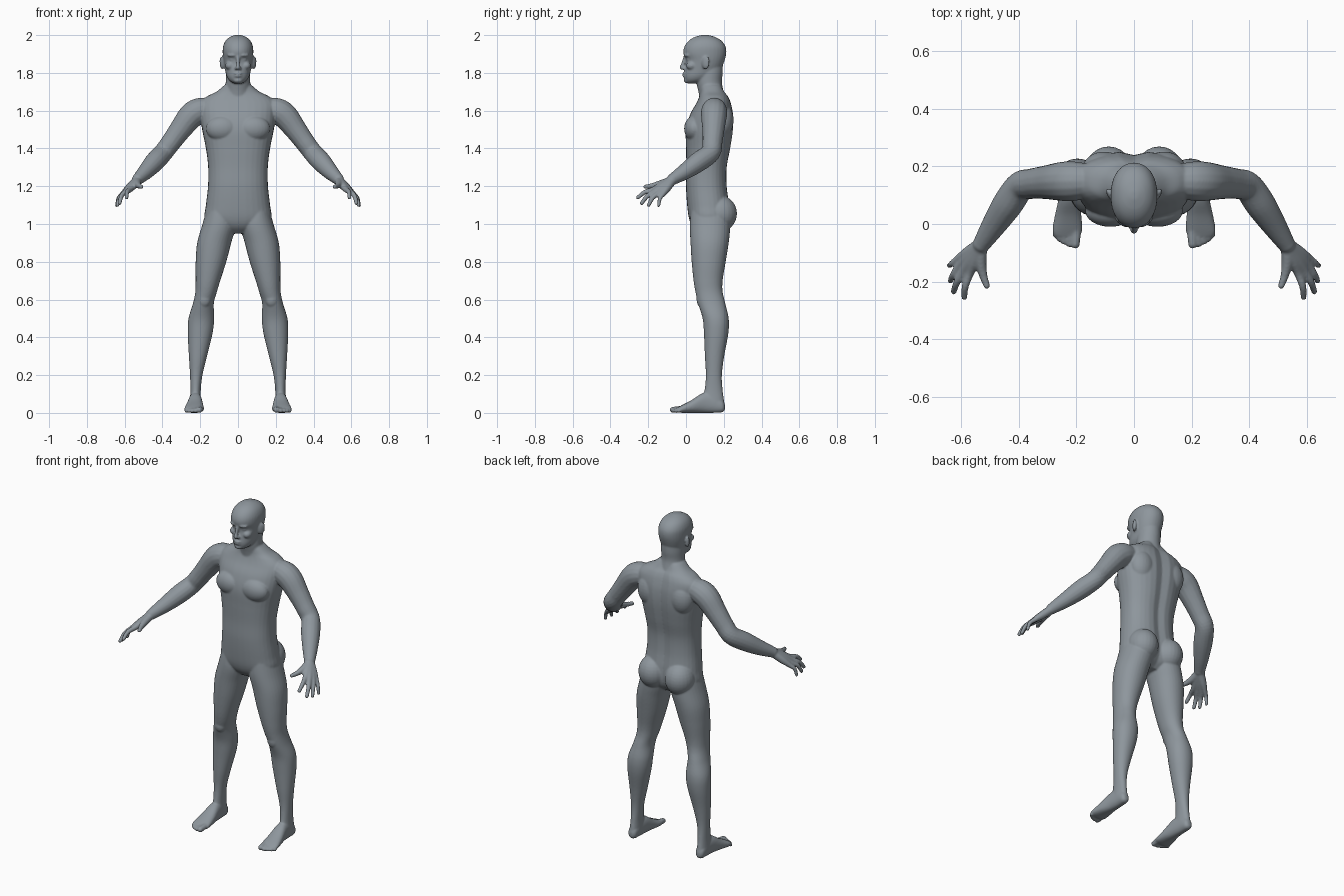
import bpy, bmesh, math
from mathutils import Vector, Matrix

SIDES = 32


def spline(rows, steps=6):
    """Catmull-Rom interpolation through rows of numbers."""
    pts = [Vector(r) for r in rows]
    pts = [2 * pts[0] - pts[1]] + pts + [2 * pts[-1] - pts[-2]]
    out = []
    for i in range(1, len(pts) - 2):
        a, b, c, d = pts[i - 1:i + 3]
        for k in range(steps):
            t = k / steps
            out.append(0.5 * (2 * b + (c - a) * t + (2 * a - 5 * b + 4 * c - d) * t * t
                              + (3 * b - a - 3 * c + d) * t ** 3))
    return out + [pts[-2]]


def skin(bm, rings):
    """Join a list of point rings into a closed surface."""
    vs = [[bm.verts.new(p) for p in ring] for ring in rings]
    n = len(vs[0])
    for r0, r1 in zip(vs, vs[1:]):
        for i in range(n):
            j = (i + 1) % n
            bm.faces.new((r0[i], r0[j], r1[j], r1[i]))
    bm.faces.new(vs[0])
    bm.faces.new(vs[-1])


def loft(bm, rows, axis='z', power=2.0, groove=0.0):
    """Rows: position on axis, x min, x max, then min and max on the other axis."""
    rings = []
    for t, x0, x1, b0, b1 in spline(rows):
        ring = []
        for i in range(SIDES):
            a = math.tau * i / SIDES
            c, s = math.cos(a), math.sin(a)
            x = (x0 + x1) / 2 + (x1 - x0) / 2 * math.copysign(abs(c) ** (2 / power), c)
            b = (b0 + b1) / 2 + (b1 - b0) / 2 * math.copysign(abs(s) ** (2 / power), s)
            if groove and s > 0:                      # spine furrow
                b -= groove * math.exp(-(x / 0.03) ** 2)
            ring.append((x, b, t) if axis == 'z' else (x, t, b))
        rings.append(ring)
    skin(bm, rings)


def blob(bm, centre, radii, tilt=0.0):
    m = Matrix.Translation(centre) @ Matrix.Rotation(tilt, 4, 'Z') @ Matrix.Diagonal((*radii, 1))
    bmesh.ops.create_uvsphere(bm, u_segments=24, v_segments=16, radius=1, matrix=m)


def tube(bm, rows):
    """Round limb through rows of x, y, z, radius with ball ends."""
    pts = spline(rows)
    rings = []
    for i, p in enumerate(pts):
        d = pts[min(i + 1, len(pts) - 1)].xyz - pts[max(i - 1, 0)].xyz
        q = d.to_track_quat('Z', 'Y')
        rings.append([p.xyz + q @ Vector((math.cos(k * math.tau / 16), math.sin(k * math.tau / 16), 0)) * p[3]
                      for k in range(16)])
    skin(bm, rings)
    for r in (rows[0], rows[-1]):
        blob(bm, r[:3], (r[3],) * 3)


side = bmesh.new()      # right-hand half, mirrored below

# Leg
loft(side, [
    (1.10, .03, .160, .03, .230), (1.00, .01, .188, .020, .235), (0.90, .036, .216, .024, .226),
    (0.80, .062, .224, .030, .210), (0.70, .094, .224, .040, .194), (0.64, .112, .226, .050, .194),
    (0.58, .128, .238, .064, .208), (0.50, .126, .262, .088, .226), (0.42, .135, .266, .095, .224),
    (0.30, .164, .260, .100, .202), (0.20, .188, .254, .105, .190), (0.12, .197, .252, .098, .194),
    (0.05, .196, .256, .080, .204)], power=2.1)
blob(side, (.178, .082, .60), (.034, .026, .042))     # knee

# Foot and toes
loft(side, [
    (.206, .214, .238, .015, .045), (.19, .200, .252, .003, .07), (.14, .195, .256, 0, .10),
    (.09, .190, .262, 0, .105), (.03, .183, .275, 0, .068), (-.02, .180, .284, 0, .042),
    (-.042, .186, .278, .004, .030)], axis='y', power=2.3)
for x, y, r in ((.202, -.070, .016), (.224, -.070, .011), (.242, -.062, .0105),
                (.258, -.052, .0105), (.272, -.038, .010)):
    tube(side, [(x, -.01, .022, r), (x, y * .6, .020, r), (x + .002, y, r, r)])

# Buttock, chest and shoulder blade
blob(side, (.088, .180, 1.055), (.085, .090, .095))
blob(side, (.082, .045, 1.505), (.088, .055, .068))
blob(side, (.105, .190, 1.55), (.075, .062, .095))

# Arm
tube(side, [
    (.160, .150, 1.610, .060), (.210, .149, 1.597, .069), (.252, .148, 1.568, .068),
    (.305, .145, 1.500, .059), (.355, .140, 1.432, .053), (.396, .130, 1.378, .052),
    (.440, .068, 1.330, .053), (.488, -.005, 1.278, .043), (.530, -.070, 1.237, .031)])

# Palm and fingers: knuckle, tip, thickness
for knuckle, tip, r in (
        ((.572, -.172, 1.182), (.590, -.255, 1.140), .0125),
        ((.594, -.165, 1.172), (.627, -.235, 1.110), .0125),
        ((.607, -.146, 1.162), (.638, -.198, 1.100), .012),
        ((.612, -.122, 1.158), (.642, -.145, 1.098), .011)):
    k, t = Vector(knuckle), Vector(tip)
    w = Vector((.530, -.070, 1.235)).lerp(k, .12)
    mid = (k + t) / 2 + Vector((.006, -.004, .008))
    tube(side, [(*w, .024), (*w.lerp(k, .55), .021), (*k, r + .003), (*mid, r), (*t, r * .85)])
tube(side, [(.532, -.085, 1.228, .022), (.533, -.135, 1.212, .020),
            (.524, -.180, 1.202, .0145), (.512, -.215, 1.197, .0115)])   # thumb

# Brow, eye, cheek, nostril and ear
blob(side, (.028, .010, 1.893), (.030, .022, .010), .25)
blob(side, (.031, .018, 1.871), (.015, .014, .012))
blob(side, (.044, .030, 1.838), (.024, .030, .022))
blob(side, (.010, -.010, 1.824), (.009, .012, .008))
blob(side, (.084, .104, 1.853), (.010, .022, .034), -.45)
blob(side, (.090, .114, 1.862), (.008, .010, .024), -.45)

# Mirror to the other half
copy = bmesh.ops.duplicate(side, geom=side.verts[:] + side.edges[:] + side.faces[:])
for v in copy['geom']:
    if isinstance(v, bmesh.types.BMVert):
        v.co.x = -v.co.x
bm = side

# Torso
torso = [
    (0.950, .060, .070, .180), (0.985, .130, .035, .215), (1.030, .176, .016, .232),
    (1.100, .170, .006, .232), (1.200, .159, .000, .220), (1.300, .158, .002, .220),
    (1.400, .170, .000, .238), (1.500, .190, .000, .252), (1.580, .200, .022, .252),
    (1.640, .200, .055, .240), (1.675, .165, .070, .226), (1.700, .115, .075, .208),
    (1.735, .072, .075, .190)]
loft(bm, [(z, -w, w, f, b) for z, w, f, b in torso], power=2.35, groove=.014)

# Neck
neck = [(1.64, .085, .075, .215), (1.70, .070, .066, .200), (1.75, .065, .055, .190),
        (1.80, .064, .055, .194), (1.85, .060, .06, .195)]
loft(bm, [(z, -w, w, f, b) for z, w, f, b in neck])

# Head
head = [(1.744, .022, .008, .060), (1.760, .046, -.005, .110), (1.785, .061, -.010, .150),
        (1.820, .069, -.006, .185), (1.865, .077, .000, .204), (1.905, .081, -.014, .213),
        (1.940, .079, -.008, .209), (1.970, .066, .014, .188), (1.990, .043, .046, .154),
        (2.001, .014, .085, .115)]
loft(bm, [(z, -w, w, f, b) for z, w, f, b in head], power=2.15)

# Nose, lips and chin
tube(bm, [(0, -.004, 1.886, .010), (0, -.014, 1.855, .009), (0, -.023, 1.829, .012)])
blob(bm, (0, -.008, 1.796), (.024, .013, .006))
blob(bm, (0, -.007, 1.783), (.021, .013, .006))
blob(bm, (0, .008, 1.760), (.026, .020, .015))

# Fuse all parts into one smooth skin
bmesh.ops.recalc_face_normals(bm, faces=bm.faces[:])
mesh = bpy.data.meshes.new("body")
bm.to_mesh(mesh)
bm.free()
body = bpy.data.objects.new("body", mesh)
bpy.context.scene.collection.objects.link(body)
mat = bpy.data.materials.new("blue grey")
mat.diffuse_color = (.27, .305, .335, 1)
mesh.materials.append(mat)

remesh = body.modifiers.new("fuse", 'REMESH')
remesh.mode = 'VOXEL'
remesh.voxel_size = .0052
remesh.use_smooth_shade = True
soften = body.modifiers.new("soften", 'SMOOTH')
soften.factor = .5
soften.iterations = 5
bpy.context.view_layer.objects.active = body
body.select_set(True)
for name in ("fuse", "soften"):
    bpy.ops.object.modifier_apply(modifier=name)
